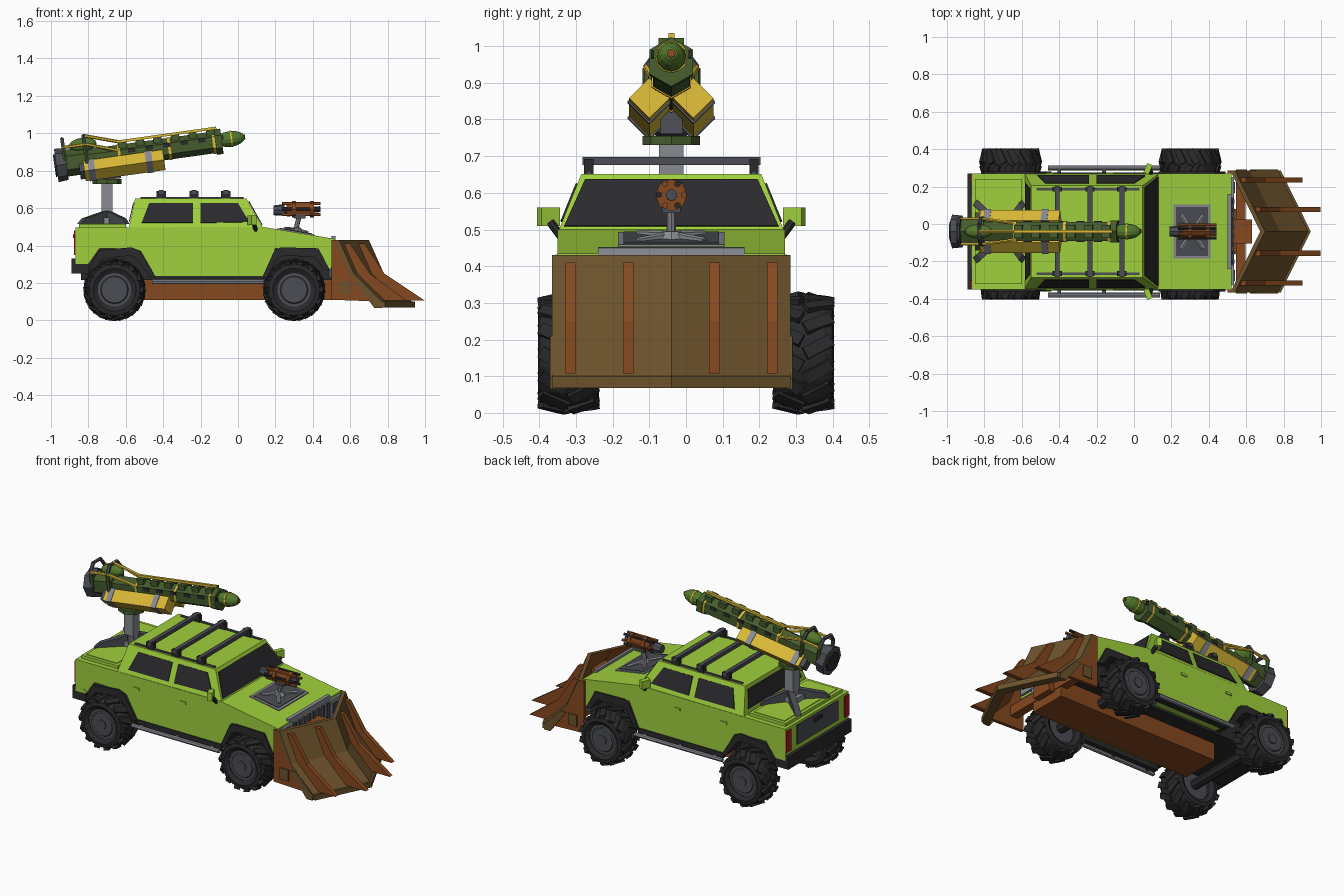
import bpy, bmesh, math
from mathutils import Vector, Matrix

if "Cube" in bpy.data.objects:
    bpy.data.objects.remove(bpy.data.objects["Cube"])

def mat(name, r, g, b):
    m = bpy.data.materials.new(name)
    m.diffuse_color = (*[(c / 255) ** 2.2 for c in (r, g, b)], 1)
    m.use_nodes = True
    m.node_tree.nodes["Principled BSDF"].inputs["Base Color"].default_value = m.diffuse_color
    return m

GREEN = mat("lime_paint", 158, 207, 63)
BLACK = mat("black_rubber", 46, 46, 48)
DARK = mat("dark_grey_metal", 76, 78, 84)
GREY = mat("mid_grey_metal", 135, 138, 145)
RUST = mat("rust_brown", 132, 74, 36)
OLIVE = mat("olive_brown", 108, 84, 48)
ARMY = mat("army_green", 70, 92, 48)
YELLOW = mat("yellow_trim", 218, 184, 58)
SHELL = mat("missile_green", 84, 120, 48)
RED = mat("red_lamp", 170, 35, 35)
C = -0.04           # centre line of body (wheels are centred on 0)
XF = Matrix()       # current placement of new parts

def finish(name, bm, *mats):
    bmesh.ops.recalc_face_normals(bm, faces=bm.faces)
    bm.transform(XF)
    me = bpy.data.meshes.new(name)
    bm.to_mesh(me); bm.free()
    for m in mats:
        me.materials.append(m)
    ob = bpy.data.objects.new(name, me)
    bpy.context.collection.objects.link(ob)
    return ob

def prism(name, pts, vec, m):
    bm = bmesh.new()
    f = bm.faces.new([bm.verts.new(p) for p in pts])
    r = bmesh.ops.extrude_face_region(bm, geom=[f])
    bmesh.ops.translate(bm, vec=vec, verts=[v for v in r['geom'] if isinstance(v, bmesh.types.BMVert)])
    return finish(name, bm, m)

def side(name, xz, y0, y1, m):      # side profile pulled across the width
    return prism(name, [(x, y0, z) for x, z in xz], (0, y1 - y0, 0), m)

def box(name, c, s, m, rx=0, ry=0, rz=0):
    bm = bmesh.new()
    R = Matrix.Rotation(rz, 4, 'Z') @ Matrix.Rotation(ry, 4, 'Y') @ Matrix.Rotation(rx, 4, 'X')
    bmesh.ops.create_cube(bm, size=1, matrix=Matrix.Translation(c) @ R @ Matrix.Diagonal((*s, 1)))
    return finish(name, bm, m)

def rod(name, a, b, r, m, n=8, r2=None):
    a, b = Vector(a), Vector(b)
    bm = bmesh.new()
    q = (b - a).to_track_quat('Z', 'Y').to_matrix().to_4x4()
    bmesh.ops.create_cone(bm, cap_ends=True, segments=n, radius1=r, radius2=r if r2 is None else r2,
                          depth=(b - a).length, matrix=Matrix.Translation((a + b) / 2) @ q)
    return finish(name, bm, m)

def ball(name, c, s, m):
    bm = bmesh.new()
    bmesh.ops.create_uvsphere(bm, u_segments=12, v_segments=8, radius=1,
                              matrix=Matrix.Translation(c) @ Matrix.Diagonal((*s, 1)) @ Matrix.Rotation(math.pi / 2, 4, 'Y'))
    return finish(name, bm, m)

# wheels: lathed tyre, chevron lugs, rim and hub
def wheel(x, s):
    n, prof = 24, [(.09, .068), (.115, .083), (.138, .078), (.15, .055), (.154, 0), (.15, -.055), (.138, -.078), (.115, -.083), (.09, -.068)]
    bm = bmesh.new()
    rings = [[bm.verts.new((x + r * math.cos(t), s * .32 + y, .163 + r * math.sin(t))) for r, y in prof]
             for t in (math.tau * i / n for i in range(n))]
    for i in range(n):
        for j in range(len(prof)):
            k = (j + 1) % len(prof)
            bm.faces.new((rings[i][j], rings[i][k], rings[(i + 1) % n][k], rings[(i + 1) % n][j]))
    for i in range(14):
        for d in (-1, 1):
            t = math.tau * (i + d * .25) / 14
            R = (Matrix.Rotation(-t, 4, 'Y') @ Matrix.Translation((.148, d * .04, 0)) @ Matrix.Rotation(d * .5, 4, 'X')
                 @ Matrix.Rotation(d * .16, 4, 'Z'))
            bmesh.ops.create_cube(bm, size=1, matrix=Matrix.Translation((x, s * .32, .163)) @ R @ Matrix.Diagonal((.022, .082, .034, 1)))
    finish("tyre", bm, BLACK)
    rod("rim", (x, s * .27, .163), (x, s * .385, .163), .092, DARK, 20)
    rod("rim_lip", (x, s * .385, .163), (x, s * .392, .163), .075, DARK, 16, .07)
    rod("hub", (x, s * .385, .163), (x, s * .398, .163), .03, DARK, 8)

for wx in (-.66, .30):
    for s in (-1, 1):
        wheel(wx, s)
    rod("axle", (wx, -.3, .165), (wx, .3, .165), .03, BLACK)

# body shell, underbody and push frame
side("body", [(-.87, .30), (-.87, .495), (.13, .50), (.52, .435), (.52, .30), (.49, .27), (.43, .385), (.20, .385),
              (.13, .23), (-.44, .23), (-.52, .37), (-.57, .385), (-.74, .385), (-.80, .30)], C - .31, C + .31, GREEN)
box("underbody", (-.17, C, .315), (1.34, .42, .20), BLACK)
box("push_frame", (.04, C, .165), (1.10, .24, .11), RUST)
box("bed_cover", (-.725, C, .50), (.25, .56, .03), GREEN)
box("bed_cover_panel", (-.725, C, .512), (.21, .52, .014), GREEN)

# cab with sloping sides
def hw(z):
    return .31 - .065 * (z - .49) / .16
bm = bmesh.new()
lo = [bm.verts.new((x, C + s * .31, .49)) for x, s in ((-.585, -1), (.135, -1), (.135, 1), (-.585, 1))]
hi = [bm.verts.new((x, C + s * .245, .652)) for x, s in ((-.55, -1), (.045, -1), (.045, 1), (-.55, 1))]
bm.faces.new(lo); bm.faces.new(hi)
for i in range(4):
    bm.faces.new((lo[i], lo[(i + 1) % 4], hi[(i + 1) % 4], hi[i]))
finish("cab", bm, GREEN)
prism("windshield", [(.127, C - .292, .508), (.127, C + .292, .508), (.056, C + .235, .635), (.056, C - .235, .635)], (.004, 0, .003), BLACK)
prism("rear_window", [(-.58, C - .26, .525), (-.58, C + .26, .525), (-.556, C + .23, .63), (-.556, C - .23, .63)], (-.004, 0, .001), BLACK)

for s in (-1, 1):
    Y = C + s * .31
    # side windows, handles and door gaps
    for xz in ([(-.515, .52), (-.475, .625), (-.24, .625), (-.24, .52)], [(-.2, .52), (-.2, .625), (.0, .625), (.06, .525)]):
        prism("side_window", [(x, C + s * hw(z), z) for x, z in xz], (0, s * .005, .002), BLACK)
    for hx in (-.45, -.13):
        box("door_handle", (hx, Y, .425), (.04, .012, .015), GREEN)
    # sills, step tubes and wheel arch flares
    box("sill", (-.155, Y - s * .01, .22), (.58, .03, .035), BLACK)
    rod("step_tube", (-.46, Y + s * .03, .207), (.14, Y + s * .03, .207), .013, GREY)
    for bx in (-.4, -.16, .08):
        box("step_bracket", (bx, Y + s * .01, .21), (.02, .05, .015), DARK)
    for arch in ([(-.80, .27), (-.745, .375), (-.57, .39), (-.53, .375), (-.44, .23)], [(.13, .23), (.195, .375), (.23, .39), (.43, .385), (.49, .27)]):
        cx = sum(p[0] for p in arch) / 5
        inner = [(cx + (x - cx) * .84, z - .045 if z > .3 else z) for x, z in arch]
        side("arch_flare", arch + inner[::-1], Y - s * .1, Y + s * .012, BLACK)
    # mirrors and lamps
    box("mirror", (.075, C + s * .335, .535), (.03, .055, .05), GREEN, rz=-s * .4)
    rod("mirror_stalk", (.095, C + s * .30, .48), (.085, C + s * .33, .52), .012, BLACK)
    box("tail_lamp", (-.872, C + s * .285, .415), (.012, .045, .13), RED)
    box("headlamp_trim", (.525, C + s * .235, .37), (.02, .11, .11), GREY)
    box("headlamp", (.537, C + s * .235, .37), (.008, .06, .06), DARK)
    # roof rack rails
    box("rack_rail", (-.245, C + s * .225, .654), (.55, .014, .01), DARK)
    for rx in (-.41, -.235, -.065):
        box("rack_foot", (rx, C + s * .225, .67), (.05, .025, .045), BLACK)
for rx in (-.41, -.235, -.065):
    box("rack_bar", (rx, C, .687), (.026, .485, .022), DARK)

# bumper, tailgate, grille
box("rear_bumper", (-.845, C, .29), (.09, .62, .08), BLACK)
box("tailgate_panel", (-.872, C, .42), (.008, .40, .12), DARK)
box("tailgate_handle", (-.878, C, .45), (.008, .08, .02), BLACK)
side("grille_frame", [(.50, .28), (.50, .452), (.52, .45), (.535, .28)], C - .2, C + .2, GREY)
for i in range(8):
    box("grille_slot", (.532, C - .16 + i * .0457, .37), (.012, .02, .10), DARK)
box("front_bumper", (.51, C, .26), (.05, .56, .06), DARK)

# plough: V wings with olive front and rust back
PROF = [(.70, .43), (.78, .25), (.93, .10)]
def px(x, y):
    return x - .16 * abs(y - C) / .325
bm = bmesh.new()
grid = {}
cols = [C - .325, C, C + .325]
for y in cols:
    for i, (x, z) in enumerate(PROF):
        for d in (0, -.025):
            grid[y, i, d] = bm.verts.new((px(x, y) + d, y, z))
for a, b in zip(cols, cols[1:]):
    for i in range(2):
        for d in (0, -.025):
            f = bm.faces.new([grid[a, i, d], grid[b, i, d], grid[b, i + 1, d], grid[a, i + 1, d]])
            f.material_index = 1 if d else 0
    for i in (0, 2):
        bm.faces.new([grid[a, i, 0], grid[b, i, 0], grid[b, i, -.025], grid[a, i, -.025]])
for y in (cols[0], cols[2]):
    for i in range(2):
        bm.faces.new([grid[y, i, 0], grid[y, i + 1, 0], grid[y, i + 1, -.025], grid[y, i, -.025]])
finish("plough_wings", bm, OLIVE, RUST)
for s in (-1, 1):
    Y = C + s * .325
    prism("cutting_edge", [(.945, C, .068), (px(.945, Y), Y, .068), (px(.89, Y), Y, .068), (.89, C, .068)], (0, 0, .032), OLIVE)
    side("plough_cheek", [(.50, .43), (.54, .43), (.62, .25), (.77, .10), (.50, .11)], Y - s * .02, Y, RUST)
    side("cheek_strap", [(.62, .21), (.66, .21), (.77, .095), (.77, .065), (.73, .065)], Y - s * .01, Y + s * .006, OLIVE)
    box("cheek_patch", (.575, Y, .175), (.06, .014, .07), OLIVE)
    for dy, tip in ((.117, 1.054), (.275, 1.035)):
        y = C + s * dy
        xz = [(.68, .41), (.735, .41), (.84, .25), (tip, .107), (.92, .107), (.77, .25)]
        side("plough_rib", [(px(x, y), z) for x, z in xz], y - .014, y + .014, RUST)
box("plough_mount", (.58, C, .27), (.10, .13, .22), RUST)
box("plough_crossbar", (.57, C, .20), (.05, .62, .06), RUST)

# hood gun on its plate
side("gun_plate", [(.21, .47), (.21, .493), (.41, .459), (.41, .44)], C - .145, C + .145, GREY)
side("gun_plate_inset", [(.225, .48), (.225, .494), (.395, .465), (.395, .45)], C - .13, C + .13, DARK)
for s in (-1, 1):
    for dx in (-.06, .06):
        rod("gun_leg", (.31 + dx, C + s * .09, .478 - dx * .17), (.31, C, .485), .011, GREY, 6)
rod("gun_pedestal", (.31, C, .47), (.31, C, .495), .042, GREY, 8, .025)
rod("gun_post", (.31, C, .485), (.33, C, .57), .013, GREY)
box("gun_yoke", (.33, C, .555), (.06, .05, .02), DARK)
rod("gun_body", (.26, C, .592), (.40, C, .595), .036, RUST, 8)
rod("gun_core", (.20, C, .59), (.44, C, .594), .016, DARK)
for i in range(6):
    t = math.tau * i / 6
    y, z = C + .034 * math.cos(t), .595 + .034 * math.sin(t)
    rod("gun_barrel", (.235, y, z), (.44, y, z), .009, BLACK if i % 2 else RUST, 6)
for u in (.29, .385):
    rod("gun_collar", (u, C, .594), (u + .02, C, .594), .044, RUST, 8)
rod("gun_rear", (.19, C, .588), (.25, C, .59), .026, DARK, 8, .032)

# turret post in the bed
box("turret_post", (-.70, C, .63), (.06, .066, .22), GREY)
box("turret_foot", (-.70, C, .53), (.11, .11, .04), GREY)
for s in (-1, 1):
    for d, reach in ((-1, .16), (1, .12)):
        prism("turret_leg", [(-.70 + d * .02, C + s * .01, .585), (-.70 + d * reach * .85, C + s * .12, .545),
                             (-.70 + d * reach, C + s * .14, .515), (-.70 + d * .02, C + s * .01, .515)], (-d * .02, s * .03, 0), DARK)
rod("turret_plate", (-.70, C, .73), (-.70, C, .755), .078, ARMY, 8)

# launcher, built level then tilted nose up
XF = Matrix.Translation((-.70, C, .871)) @ Matrix.Rotation(math.radians(-8), 4, 'Y')
box("launcher_cradle", (0, 0, -.075), (.12, .06, .09), DARK)
rod("launcher_tube", (-.16, 0, 0), (.61, 0, 0), .058, ARMY, 6)
for i in range(6):
    u = .09 + i * .095
    box("tube_rib", (u, 0, .052), (.045, .07, .035), ARMY)
    for s in (-1, 1):
        box("tube_slot", (u + .045, s * .051, 0.02), (.04, .008, .022), BLACK)
rod("tube_muzzle", (.585, 0, 0), (.62, 0, 0), .068, ARMY, 6)
for u in (.06, .33, .57):
    rod("tube_band", (u, 0, 0), (u + .014, 0, 0), .062, YELLOW, 6)
box("top_rail", (.33, 0, .075), (.54, .016, .014), YELLOW)
rod("rear_brace", (-.115, 0, .135), (.07, 0, .075), .009, YELLOW, 6)
ball("missile_nose", (.665, 0, .006), (.08, .042, .042), SHELL)
rod("nose_band", (.668, 0, .006), (.676, 0, .006), .044, YELLOW, 12)
rod("nose_tip", (.73, 0, .006), (.746, 0, .006), .012, RUST, 8)
# rear loader with spare missile, cage and exhaust bell
ball("spare_missile", (-.12, 0, .085), (.075, .038, .038), SHELL)
rod("breech", (-.24, 0, 0), (-.10, 0, 0), .072, ARMY, 6)
rod("exhaust_bell", (-.275, 0, -.005), (-.22, 0, -.005), .09, DARK, 8, .085)
rod("exhaust_hole", (-.285, 0, -.005), (-.275, 0, -.005), .06, BLACK, 8)
for s in (-1, 1):
    for u in (-.225, -.11):
        rod("cage_post", (u, s * .068, -.02), (u, s * .068, .085), .011, ARMY, 6)
        rod("cage_corner", (u, s * .068, .085), (u, s * .035, .13), .011, DARK, 6)
    rod("cage_rail", (-.23, s * .068, .085), (-.10, s * .068, .085), .009, YELLOW, 6)
    rod("cage_brace", (-.10, s * .068, .085), (.06, s * .045, .03), .009, YELLOW, 6)
    # yellow side pods with bands
    box("side_pod", (.085, s * .06, -.055), (.43, .078, .078), YELLOW, rx=math.pi / 4)
    for u in (-.09, .22):
        box("pod_band", (u, s * .06, -.055), (.035, .084, .084), GREY, rx=math.pi / 4)
    box("pod_end", (-.14, s * .06, -.055), (.03, .06, .06), DARK, rx=math.pi / 4)
for u in (-.225, -.11):
    rod("cage_crossbar", (u, -.035, .13), (u, .035, .13), .011, DARK, 6)
